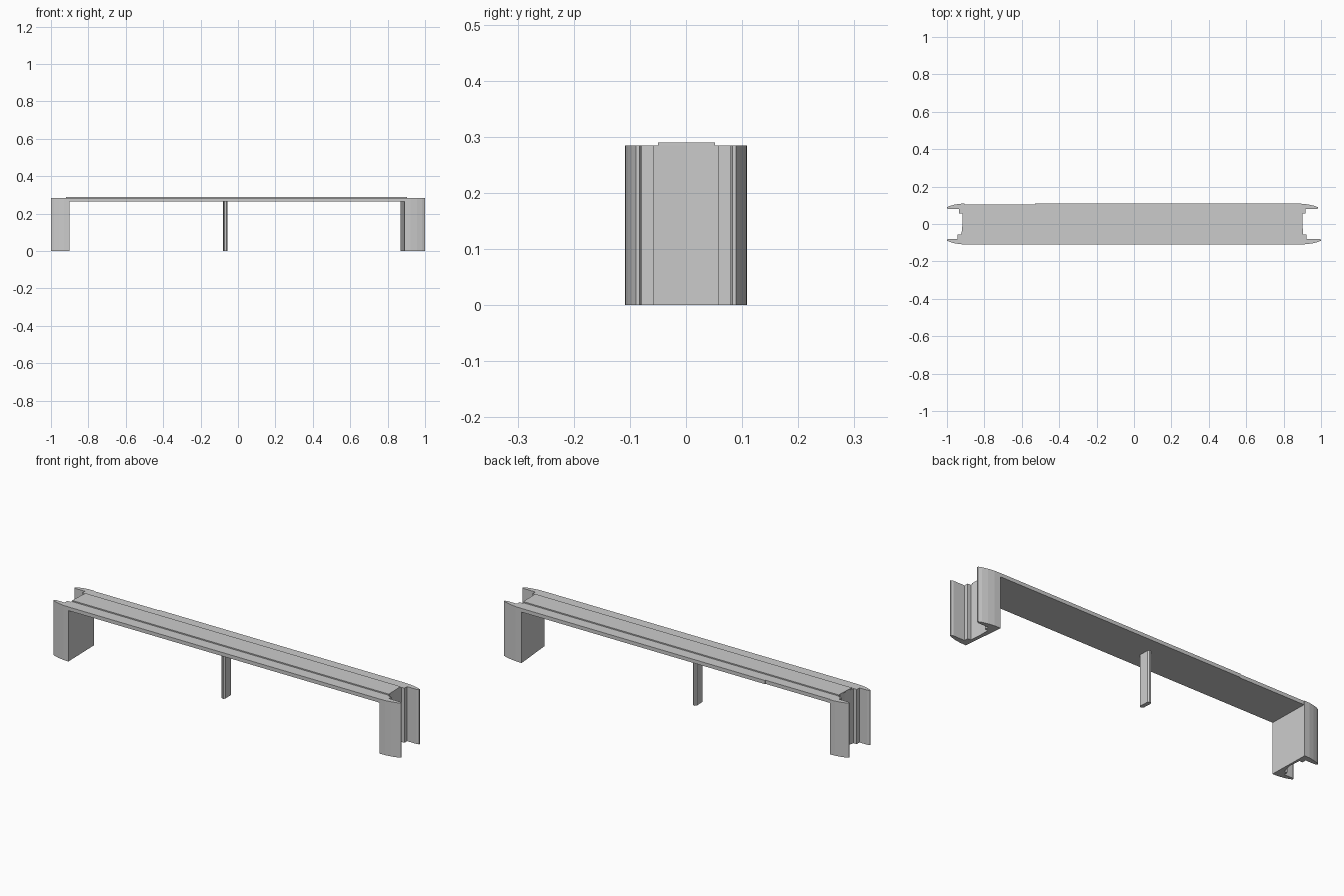
import bpy, bmesh, math

if "Cube" in bpy.data.objects:
    bpy.data.objects.remove(bpy.data.objects["Cube"])


def prism(name, outline, z0, z1):
    """Extrude a plan outline (x, y) from z0 up to z1."""
    bm = bmesh.new()
    base = bm.faces.new([bm.verts.new((x, y, z0)) for x, y in outline])
    ext = bmesh.ops.extrude_face_region(bm, geom=[base])
    top = [v for v in ext["geom"] if isinstance(v, bmesh.types.BMVert)]
    bmesh.ops.translate(bm, verts=top, vec=(0, 0, z1 - z0))
    bmesh.ops.recalc_face_normals(bm, faces=bm.faces[:])
    mesh = bpy.data.meshes.new(name)
    bm.to_mesh(mesh)
    bm.free()
    obj = bpy.data.objects.new(name, mesh)
    bpy.context.collection.objects.link(obj)
    return obj


def fin(inner, tip, wall, sign):
    """Curved outer side, blunt tip and stepped inner side of one end fin."""
    d = tip - inner
    step = math.copysign(0.018, tip)
    pts = [(inner, 0.109), (inner + d * 0.3, 0.108), (inner + d * 0.6, 0.103),
           (inner + d * 0.85, 0.096), (tip, 0.089), (tip, 0.083),
           (tip - step * 0.7, 0.079), (wall + step, 0.079),
           (wall + step, 0.057), (wall, 0.057)]
    return [(x, y * sign) for x, y in pts]


TOP = 0.284

# End legs: recessed wall between two fins
right_leg = fin(0.89, 1.0, 0.905, -1) + [(0.90, 0)] + fin(0.87, 0.985, 0.90, 1)[::-1]
left_leg = fin(-0.90, -1.0, -0.925, -1) + [(-0.912, 0)] + fin(-0.905, -1.0, -0.918, 1)[::-1]
prism("right_leg", right_leg, 0, TOP)
prism("left_leg", left_leg, 0, TOP)

# Flat beam spanning the legs, with a small jog in its back edge
prism("beam", [(-0.90, -0.109), (0.89, -0.109), (0.87, 0.109), (-0.53, 0.109),
               (-0.53, 0.105), (-0.905, 0.105)], 0.265, TOP)

# Raised strip along the middle of the roof
prism("roof_strip", [(-0.92, -0.05), (0.903, -0.05), (0.90, 0.052), (-0.915, 0.052)],
      TOP, 0.29)

# Slim middle post with rounded ends
half = [(-0.056, -0.024), (-0.0625, -0.031), (-0.071, -0.031), (-0.077, -0.024)]
post = half + [(-0.135 - x, -y) for x, y in half]
prism("middle_post", post[::-1], 0, 0.265)
